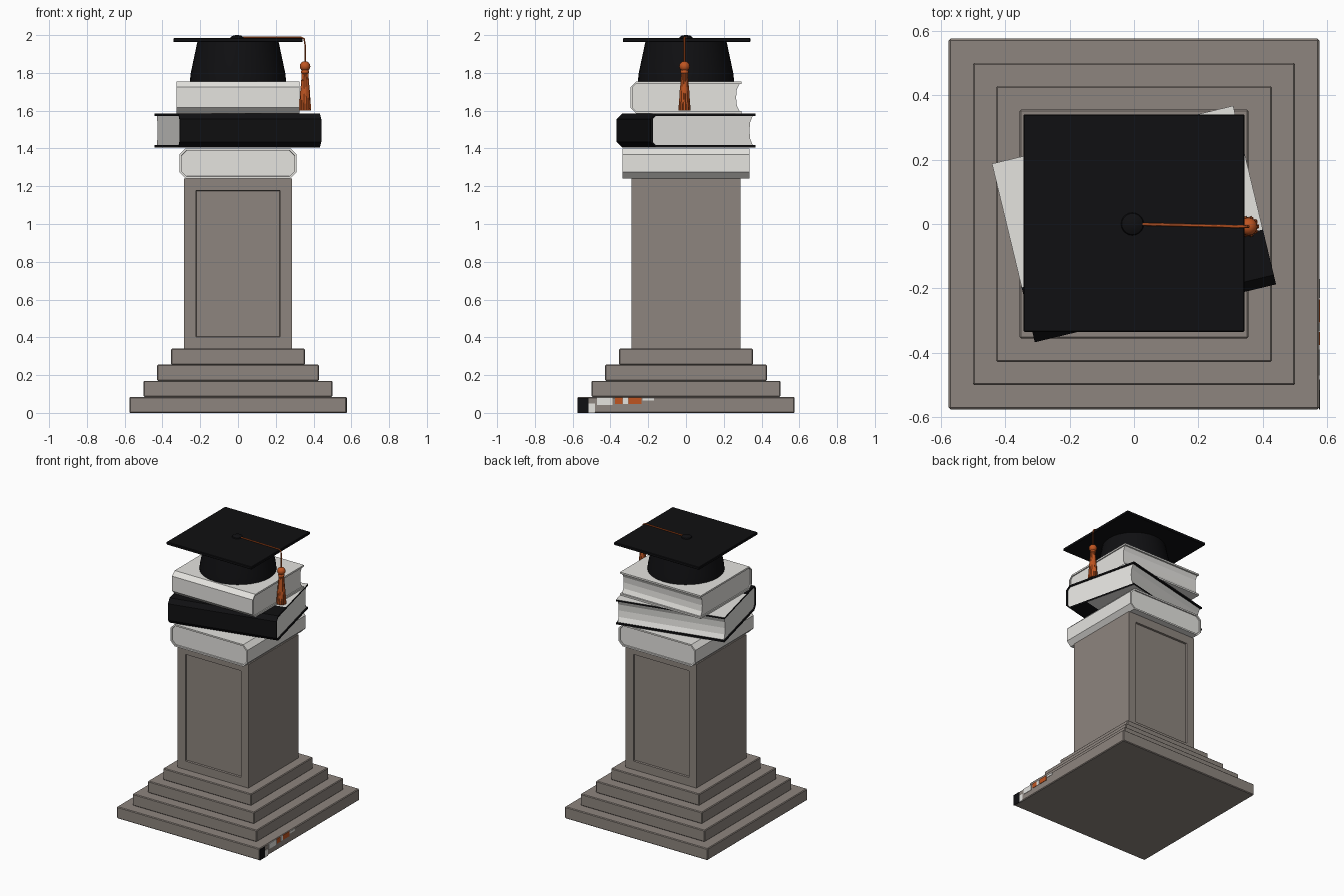
import bpy, bmesh, math
from mathutils import Matrix

if "Cube" in bpy.data.objects:
    bpy.data.objects.remove(bpy.data.objects["Cube"])


def material(name, rgb):
    m = bpy.data.materials.new(name)
    m.use_nodes = True
    m.diffuse_color = (*rgb, 1)
    m.node_tree.nodes["Principled BSDF"].inputs["Base Color"].default_value = (*rgb, 1)
    return m


STONE = material("warm grey stone", (0.27, 0.235, 0.21))
WHITE = material("off white", (0.78, 0.77, 0.74))
BLACK = material("black", (0.005, 0.005, 0.006))
ORANGE = material("burnt orange", (0.52, 0.09, 0.015))


def finish(name, bm, *mats, smooth=False, bevel=0):
    bmesh.ops.recalc_face_normals(bm, faces=bm.faces)
    me = bpy.data.meshes.new(name)
    bm.to_mesh(me)
    bm.free()
    ob = bpy.data.objects.new(name, me)
    bpy.context.collection.objects.link(ob)
    for m in mats:
        me.materials.append(m)
    if bevel:
        mod = ob.modifiers.new("soft edges", 'BEVEL')
        mod.width, mod.segments = bevel, 1
    if smooth:
        bpy.ops.object.select_all(action='DESELECT')
        ob.select_set(True)
        bpy.context.view_layer.objects.active = ob
        bpy.ops.object.shade_smooth_by_angle(angle=math.radians(40))
    return ob


def box_mesh(centre, size):
    bm = bmesh.new()
    bmesh.ops.create_cube(bm, size=1, matrix=Matrix.Translation(centre) @ Matrix.Diagonal((*size, 1)))
    return bm


def box(name, centre, size, mat, bevel=0):
    return finish(name, box_mesh(centre, size), mat, bevel=bevel)


def prism(profile, length):
    """Extrude a (y, z) profile along x, centred."""
    bm = bmesh.new()
    face = bm.faces.new([bm.verts.new((-length / 2, y, z)) for y, z in profile])
    new = bmesh.ops.extrude_face_region(bm, geom=[face])["geom"]
    bmesh.ops.translate(bm, vec=(length, 0, 0),
                        verts=[v for v in new if isinstance(v, bmesh.types.BMVert)])
    bmesh.ops.recalc_face_normals(bm, faces=bm.faces)
    return bm


def lathe(name, profile, mat, x=0, y=0, sides=32):
    """Spin an (r, z) profile about a vertical axis."""
    bm = bmesh.new()
    rings = [[bm.verts.new((x + r * math.cos(math.tau * i / sides),
                            y + r * math.sin(math.tau * i / sides), z))
              for i in range(sides)] for r, z in profile]
    for a, b in zip(rings, rings[1:]):
        for i in range(sides):
            j = (i + 1) % sides
            bm.faces.new((a[i], a[j], b[j], b[i]))
    bm.faces.new(rings[0])
    bm.faces.new(rings[-1])
    return finish(name, bm, mat, smooth=True)


# Stepped plinth
step = 0.085
for i, half in enumerate((0.575, 0.50, 0.428, 0.355)):
    box(f"plinth_step_{i + 1}", (0, 0, step * (i + 0.5)), (2 * half, 2 * half, step), STONE, 0.005)

# Pedestal column with sunken panels on front and back
bm = box_mesh((0, 0, 0.79), (0.57, 0.575, 0.9))
bm.normal_update()
panels = [f for f in bm.faces if abs(f.normal.y) > 0.9]
bmesh.ops.inset_individual(bm, faces=panels, thickness=0.087, depth=0)
bmesh.ops.inset_individual(bm, faces=panels, thickness=0.004, depth=-0.012)
finish("pedestal_column", bm, STONE)

# Small painted marks on the plinth side
marks = [("a", -0.545, 0.04, 0.06, 0.08, BLACK), ("b", -0.50, 0.025, 0.035, 0.05, WHITE),
         ("c", -0.43, 0.062, 0.08, 0.04, WHITE), ("d", -0.355, 0.065, 0.04, 0.035, ORANGE),
         ("e", -0.32, 0.065, 0.025, 0.035, WHITE), ("f", -0.27, 0.065, 0.07, 0.035, ORANGE),
         ("g", -0.20, 0.072, 0.06, 0.015, WHITE)]
for tag, y, z, w, h, mat in marks:
    box(f"plinth_mark_{tag}", (0.576, y, z), (0.004, w, h), mat)


# Books: spine on local -y, pages on local +y
def place(ob, z, angle):
    ob.location.z = z
    ob.rotation_euler.z = math.radians(angle)


def open_book(name, z, h, length, depth, angle, spine_mat, board_mat):
    d, k, c, t, wrap = depth / 2, h / 2, 0.03, 0.012, -0.11
    upper = [(d, k), (wrap, k), (c - d, k), (-d, k - c)]
    inner = [(t - d, k - c), (c - d, k - t), (d, k - t)]
    flip = lambda pts: [(y, -v) for y, v in reversed(pts)]
    bm = prism(upper + flip(upper) + flip(inner) + inner, length)
    for f in bm.faces:
        mid = f.calc_center_median()
        if abs(mid.z) > k - 0.001 and mid.y > wrap:
            f.material_index = 1
    place(finish(name + "_cover", bm, spine_mat, board_mat), z, angle)
    edge = [(d - 0.012, k - t), (d - 0.026, k * 0.5), (d - 0.03, 0)]
    back = [(t - d, c - k), (t - d, k - c), (c - d, k - t)]
    bm = prism(edge + flip(edge[:2]) + [(c - d, t - k)] + back, length - 0.016)
    place(finish(name + "_pages", bm, WHITE), z, angle)


# Bottom book: rounded block with bordered ends, spine to the left
d, k, c = 0.31, 0.08, 0.033
octagon = [(d, k - c), (d - c, k), (c - d, k), (-d, k - c),
           (-d, c - k), (c - d, -k), (d - c, -k), (d, c - k)]
bm = prism(octagon, 0.67)
ends = [f for f in bm.faces if abs(f.normal.x) > 0.9]
bmesh.ops.inset_individual(bm, faces=ends, thickness=0.012, depth=0)
bmesh.ops.inset_individual(bm, faces=ends, thickness=0.001, depth=-0.008)
place(finish("bottom_book", bm, WHITE), 1.321, 90)

open_book("middle_book", 1.495, 0.18, 0.77, 0.57, 13.5, BLACK, WHITE)
open_book("top_book", 1.67, 0.168, 0.65, 0.59, 0, WHITE, WHITE)

# Graduation cap
lathe("cap_crown", [(0.255, 1.754), (0.25, 1.80), (0.215, 1.965)], BLACK)
box("cap_board", (0, 0.003, 1.974), (0.685, 0.675, 0.02), BLACK, 0.003)
lathe("cap_button", [(0.036, 1.982), (0.033, 1.991), (0.02, 1.998), (0.006, 2.0)], BLACK, x=-0.005, sides=20)

# Tassel cord over the board edge
tx, ty = 0.355, -0.008
cu = bpy.data.curves.new("tassel_cord", 'CURVE')
cu.dimensions = '3D'
cu.bevel_depth, cu.bevel_resolution = 0.0045, 1
path = [(0.0, 0.0, 1.988), (0.335, ty, 1.988), (0.35, ty, 1.98), (tx, ty, 1.95), (tx, ty, 1.85)]
sp = cu.splines.new('POLY')
sp.points.add(len(path) - 1)
for p, co in zip(sp.points, path):
    p.co = (*co, 1)
cu.materials.append(ORANGE)
bpy.context.collection.objects.link(bpy.data.objects.new("tassel_cord", cu))

# Tassel knot and fringe
knot = [(0.027 * math.sin(a) + 0.001, 1.835 - 0.027 * math.cos(a))
        for a in (math.pi * i / 8 for i in range(9))]
lathe("tassel_knot", knot, ORANGE, tx, ty, 16)
lathe("tassel_collar", [(0.016, 1.795), (0.021, 1.80), (0.021, 1.81), (0.016, 1.816)], ORANGE, tx, ty, 12)
lathe("tassel_core", [(0.027, 1.605), (0.026, 1.70), (0.014, 1.81)], ORANGE, tx, ty, 12)
for i in range(10):
    a = math.tau * i / 10
    bm = bmesh.new()
    bmesh.ops.create_cone(bm, cap_ends=True, segments=6, radius1=0.009, radius2=0.005, depth=0.2)
    for v in bm.verts:
        out = 0.025 if v.co.z < 0 else 0.013
        v.co.x += tx + out * math.cos(a)
        v.co.y += ty + out * math.sin(a)
        v.co.z += 1.70
    finish(f"tassel_strand_{i + 1}", bm, ORANGE)
